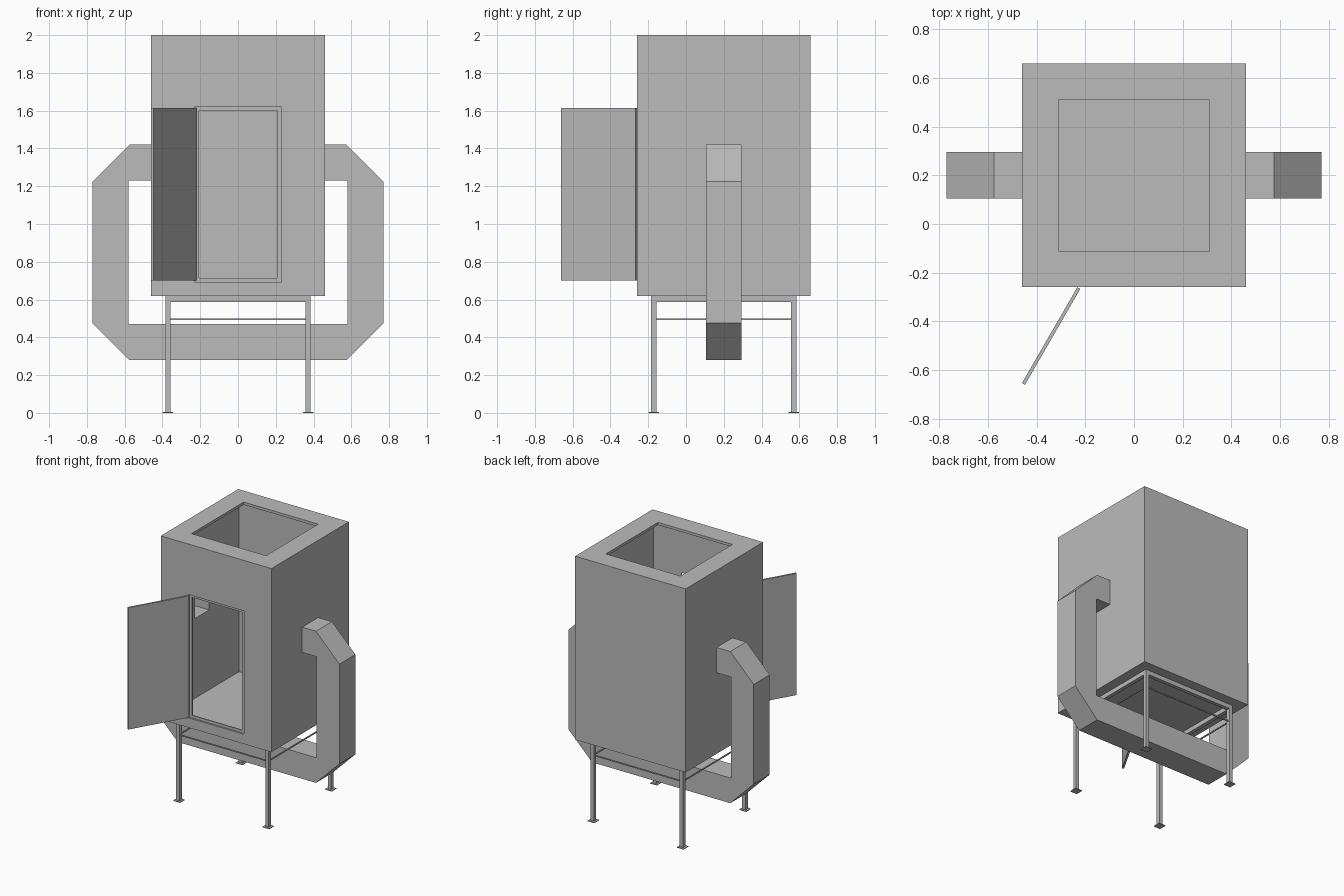
import bpy, bmesh, math
from mathutils import Vector, Matrix

default = bpy.data.objects.get("Cube")
if default:
    bpy.data.objects.remove(default, do_unlink=True)

grey = bpy.data.materials.new("painted grey metal")
grey.use_nodes = True
colour = (0.5, 0.5, 0.5, 1)
grey.diffuse_color = colour
grey.node_tree.nodes["Principled BSDF"].inputs["Base Color"].default_value = colour

CY = 0.2          # centre of cabinet and stand in y
HALF = 0.46       # half width of cabinet
BASE, TOP = 0.62, 2.0
WALL = 0.02


def finish(name, bm):
    bmesh.ops.recalc_face_normals(bm, faces=bm.faces)
    mesh = bpy.data.meshes.new(name)
    bm.to_mesh(mesh)
    bm.free()
    mesh.materials.append(grey)
    obj = bpy.data.objects.new(name, mesh)
    bpy.context.collection.objects.link(obj)
    return obj


def box(name, low, high):
    low, high = Vector(low), Vector(high)
    bm = bmesh.new()
    bmesh.ops.create_cube(bm, size=1)
    bmesh.ops.scale(bm, vec=high - low, verts=bm.verts)
    bmesh.ops.translate(bm, vec=(low + high) / 2, verts=bm.verts)
    return finish(name, bm)


def cut(target, cutter):
    mod = target.modifiers.new("cut", 'BOOLEAN')
    mod.operation = 'DIFFERENCE'
    mod.solver = 'EXACT'
    mod.object = cutter
    bpy.context.view_layer.objects.active = target
    bpy.ops.object.modifier_apply(modifier=mod.name)


def duct_solid(name, inset, end):
    """U-shaped prism with chamfered outer corners, shrunk by inset."""
    out, inn = 0.77 - inset, 0.58 + inset
    top, low = 1.42 - inset, 0.28 + inset
    chamfer = 0.195 - inset * 0.6
    right = [(end, top), (out - chamfer, top), (out, top - chamfer),
             (out, low + chamfer), (out - chamfer, low)]
    inside = [(inn, 0.47 - inset), (inn, 1.23 + inset), (end, 1.23 + inset)]
    outline = right + [(-x, z) for x, z in reversed(right)]
    outline += [(-x, z) for x, z in reversed(inside)] + inside
    depth = 0.095 - inset
    bm = bmesh.new()
    face = bm.faces.new([bm.verts.new((x, CY - depth, z)) for x, z in outline])
    moved = bmesh.ops.extrude_face_region(bm, geom=[face])["geom"]
    bmesh.ops.translate(bm, vec=(0, 2 * depth, 0),
                        verts=[v for v in moved if isinstance(v, bmesh.types.BMVert)])
    return finish(name, bm)


# Hollow cabinet with roof opening, rebated doorway and duct ports
cabinet = box("cabinet", (-HALF, CY - HALF, BASE), (HALF, CY + HALF, TOP))
duct = duct_solid("air_duct", 0, HALF)
duct_core = duct_solid("duct_core", 0.01, HALF - 2 * WALL)
front = CY - HALF
inner = HALF - WALL
cutters = [
    box("cavity", (-inner, CY - inner, BASE + WALL), (inner, CY + inner, TOP - WALL)),
    box("roof_hole", (-0.31, CY - 0.31, TOP - 0.1), (0.31, CY + 0.31, TOP + 0.1)),
    box("door_hole", (-0.207, front - 0.1, 0.713), (0.207, front + 0.1, 1.6)),
    box("door_rebate", (-0.23, front - 0.1, 0.693), (0.23, front + 0.012, 1.62)),
    duct_core,
]
for cutter in cutters:
    cut(cabinet, cutter)
cut(duct, duct_core)
for cutter in cutters:
    bpy.data.objects.remove(cutter, do_unlink=True)

# Open door, swung out about its hinge edge
door = box("door", (0, 0, 0.7), (0.455, 0.014, 1.615))
door.data.transform(Matrix.Translation((-0.233, front, 0))
                    @ Matrix.Rotation(math.radians(-120), 4, 'Z'))

# Stand: legs, feet, top rails and thin tie bars
OUT, IN, BAR = 0.385, 0.357, 0.004
MID = (OUT + IN) / 2
for sx, side in ((-1, "right"), (1, "left")):
    for sy, end in ((-1, "front"), (1, "back")):
        x, y = sx * MID, CY + sy * MID
        box(f"{end}_{side}_leg", (x - 0.014, y - 0.014, 0.005), (x + 0.014, y + 0.014, BASE))
        box(f"{end}_{side}_foot", (x - 0.028, y - 0.028, 0), (x + 0.028, y + 0.028, 0.005))

for label, half, low, high in (("rail", 0.014, 0.587, BASE),
                               ("tie_bar", BAR, 0.495 - BAR, 0.495 + BAR)):
    for s, end, side in ((-1, "front", "right"), (1, "back", "left")):
        y, x = CY + s * MID, s * MID
        box(f"{end}_{label}", (-IN, y - half, low), (IN, y + half, high))
        box(f"{side}_{label}", (x - half, CY - IN, low), (x + half, CY + IN, high))
